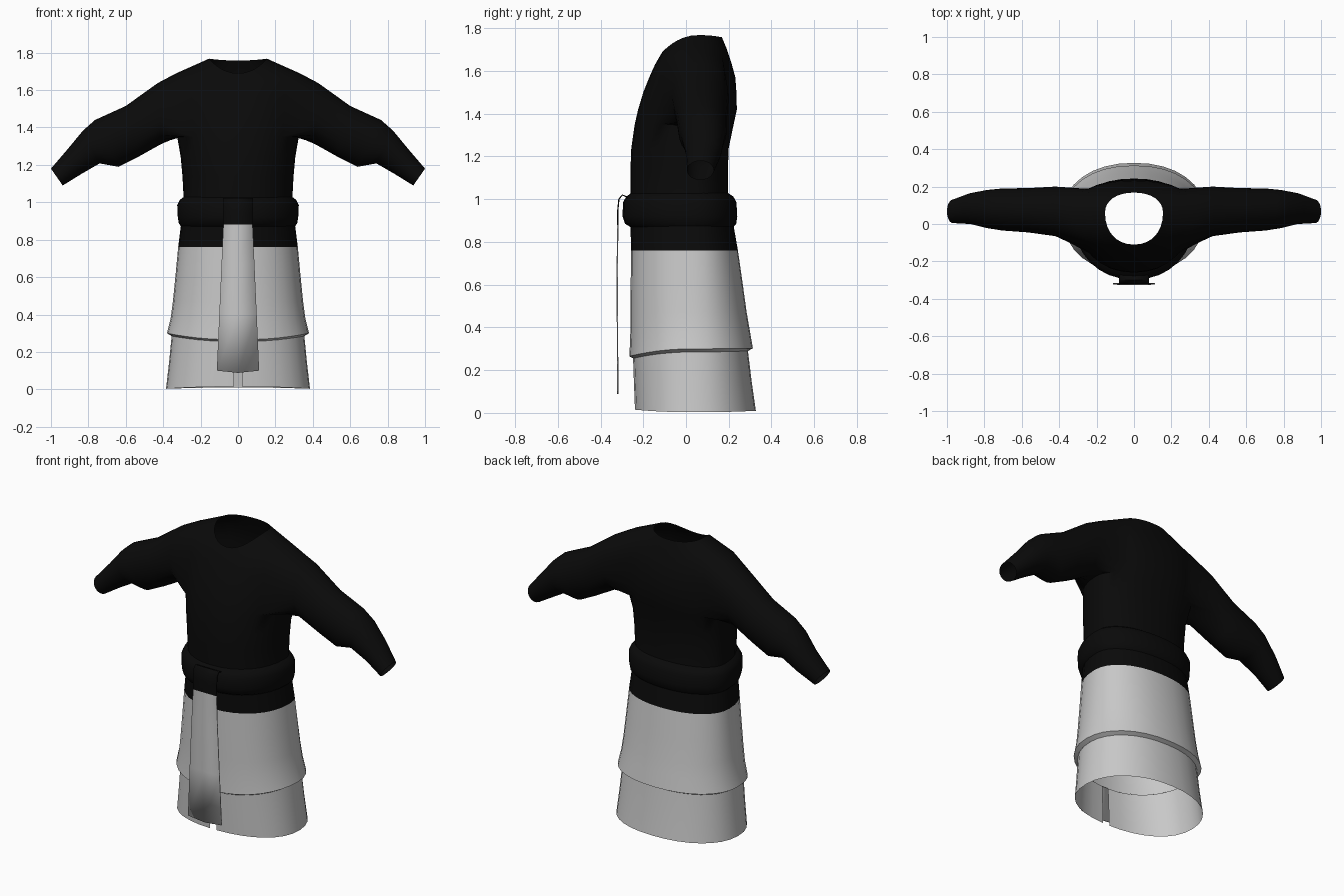
import bpy, bmesh
from math import sin, cos, pi, copysign, radians

cube = bpy.data.objects.get("Cube")
if cube:
    bpy.data.objects.remove(cube)

N = 32  # columns around the body


def material(name, rgb):
    m = bpy.data.materials.new(name)
    m.use_nodes = True
    m.diffuse_color = (*rgb, 1)
    bsdf = m.node_tree.nodes["Principled BSDF"]
    bsdf.inputs["Base Color"].default_value = (*rgb, 1)
    bsdf.inputs["Roughness"].default_value = 0.9
    return m


BLACK = material("black cloth", (0.003, 0.003, 0.003))
GREY = material("light grey cloth", (0.58, 0.58, 0.58))


def finish(bm, name, mats, angle=40):
    mesh = bpy.data.meshes.new(name)
    bm.to_mesh(mesh)
    bm.free()
    ob = bpy.data.objects.new(name, mesh)
    bpy.context.collection.objects.link(ob)
    for m in mats:
        mesh.materials.append(m)
    bpy.ops.object.select_all(action='DESELECT')
    ob.select_set(True)
    bpy.context.view_layer.objects.active = ob
    bpy.ops.object.shade_smooth_by_angle(angle=radians(angle))
    return ob


def body_ring(bm, hx, yf, yb, zf, zs=None, zb=None, cy=0.04, angles=None):
    """Oval ring: half width, front and back y, heights at front, side, back."""
    zs = zf if zs is None else zs
    zb = zf if zb is None else zb
    ring = []
    for a in angles or [2 * pi * i / N for i in range(N)]:
        c, s = cos(a), sin(a)
        px = copysign(abs(c) ** 0.92, c)
        py = copysign(abs(s) ** 0.92, s)
        y = cy + py * ((yb - cy) if s > 0 else (cy - yf))
        z = zs + s * s * ((zb if s > 0 else zf) - zs)
        ring.append(bm.verts.new((hx * px, y, z)))
    return ring


def skin(bm, a, b, closed=True, skip=()):
    n = len(a)
    for i in range(n if closed else n - 1):
        if i not in skip:
            j = (i + 1) % n
            bm.faces.new((a[i], a[j], b[j], b[i]))


# Tunic: body rings from hip to neck, with an armhole on each side
bm = bmesh.new()
lower = [
    (0.32, -0.257, 0.243, 0.76),
    (0.305, -0.26, 0.222, 0.88),
    (0.29, -0.26, 0.197, 1.01),
    (0.297, -0.26, 0.196, 1.14),
    (0.306, -0.256, 0.2, 1.24),
]
arm_rows = [
    (0.325, -0.24, 0.223, 1.35),
    (0.335, -0.224, 0.238, 1.42),
    (0.34, -0.2, 0.236, 1.5),
    (0.345, -0.172, 0.231, 1.57, 1.59, 1.57),
    (0.33, -0.145, 0.212, 1.63, 1.69, 1.64),
]
top = [
    (0.235, -0.125, 0.188, 1.665, 1.732, 1.71),
    (0.155, -0.11, 0.168, 1.69, 1.768, 1.758),
]
rings = [body_ring(bm, *r) for r in lower]
rings += [body_ring(bm, *r, cy=0.06) for r in arm_rows + top]
H = 4  # armhole half width in columns
hole_cols = {(c + k) % N for c in (0, N // 2) for k in range(-H, H)}
first, last = len(lower), len(lower) + len(arm_rows) - 1
for r in range(len(rings) - 1):
    skin(bm, rings[r], rings[r + 1], skip=hole_cols if first <= r < last else ())

# Sleeves: top x, z, bottom x, z, front y, back y of each ring
sleeve = [
    (0.43, 1.637, 0.41, 1.312, -0.065, 0.2),
    (0.6, 1.515, 0.53, 1.245, -0.045, 0.192),
    (0.765, 1.44, 0.64, 1.19, -0.035, 0.19),
    (0.83, 1.382, 0.74, 1.208, -0.022, 0.182),
    (0.91, 1.285, 0.84, 1.15, 0.0, 0.165),
    (1.0, 1.18, 0.937, 1.09, 0.005, 0.13),
]
for side in (1, -1):
    # Walk round the armhole from the top middle, towards the back
    def col(k):
        return k % N if side > 0 else (N // 2 - k) % N
    loop = [rings[last][col(k)] for k in range(0, H)]
    loop += [rings[r][col(H)] for r in range(last, first, -1)]
    loop += [rings[first][col(k)] for k in range(H, -H, -1)]
    loop += [rings[r][col(-H)] for r in range(first, last)]
    loop += [rings[last][col(k)] for k in range(-H, 0)]
    n = len(loop)
    for xt, zt, xb, zb, yf, yb in sleeve:
        ring = []
        for i in range(n):
            a = 2 * pi * i / n
            t = (1 + cos(a)) / 2
            y = (yf + yb) / 2 + sin(a) * (yb - yf) / 2
            ring.append(bm.verts.new((side * (xb + (xt - xb) * t), y, zb + (zt - zb) * t)))
        skin(bm, loop, ring)
        loop = ring
bmesh.ops.recalc_face_normals(bm, faces=bm.faces)
finish(bm, "tunic", [BLACK], 60)

# Upper skirt, with its hem turned under
bm = bmesh.new()
skirt = [
    (0.32, -0.257, 0.243, 0.76),
    (0.335, -0.259, 0.266, 0.6),
    (0.348, -0.26, 0.284, 0.47),
    (0.36, -0.261, 0.298, 0.36, 0.38, 0.39),
    (0.38, -0.265, 0.313, 0.265, 0.3, 0.302),
    (0.355, -0.248, 0.29, 0.255, 0.285, 0.29),
]
rs = [body_ring(bm, *r) for r in skirt]
for a, b in zip(rs, rs[1:]):
    skin(bm, b, a)
finish(bm, "upper_skirt", [GREY])

# Lower skirt, slit at the front
bm = bmesh.new()
gap = 0.045
cut = [-pi / 2 + gap + (2 * pi - 2 * gap) * i / N for i in range(N + 1)]
under = [
    (0.355, -0.248, 0.29, 0.255, 0.285, 0.29),
    (0.368, -0.244, 0.307, 0.14, 0.15, 0.15),
    (0.385, -0.239, 0.327, 0.015, 0.003, 0.01),
]
rs = [body_ring(bm, *r, angles=cut) for r in under]
for a, b in zip(rs, rs[1:]):
    skin(bm, b, a, closed=False)
finish(bm, "lower_skirt", [GREY])

# Belt: a padded band round the waist
bm = bmesh.new()
belt = [
    (0.288, -0.255, 0.195, 1.03),
    (0.312, -0.28, 0.222, 1.012),
    (0.325, -0.295, 0.236, 0.985),
    (0.322, -0.297, 0.24, 0.92),
    (0.316, -0.285, 0.235, 0.885),
    (0.3, -0.257, 0.22, 0.868),
]
rs = [body_ring(bm, *r) for r in belt]
for a, b in zip(rs, rs[1:]):
    skin(bm, b, a)
finish(bm, "belt", [BLACK], 60)

# Sash: hooked over the belt and hanging down the front (y, z, half width)
bm = bmesh.new()
path = [
    (-0.262, 0.985, 0.075), (-0.275, 1.01, 0.078), (-0.298, 1.02, 0.08),
    (-0.314, 1.0, 0.08), (-0.319, 0.95, 0.08), (-0.319, 0.88, 0.078),
    (-0.322, 0.67, 0.088), (-0.321, 0.4, 0.1), (-0.319, 0.1, 0.113),
]
prev = None
for y, z, w in path:
    dip = 0.012 if z < 0.2 else 0
    row = [bm.verts.new(p) for p in ((-w, y, z), (0, y, z - dip), (w, y, z))]
    if prev:
        skin(bm, row, prev, closed=False)
    prev = row
for f in bm.faces:
    f.material_index = int(f.calc_center_median().z < 0.88)
sash = finish(bm, "sash", [BLACK, GREY])
thick = sash.modifiers.new("thickness", 'SOLIDIFY')
thick.thickness = 0.006
thick.offset = 0
